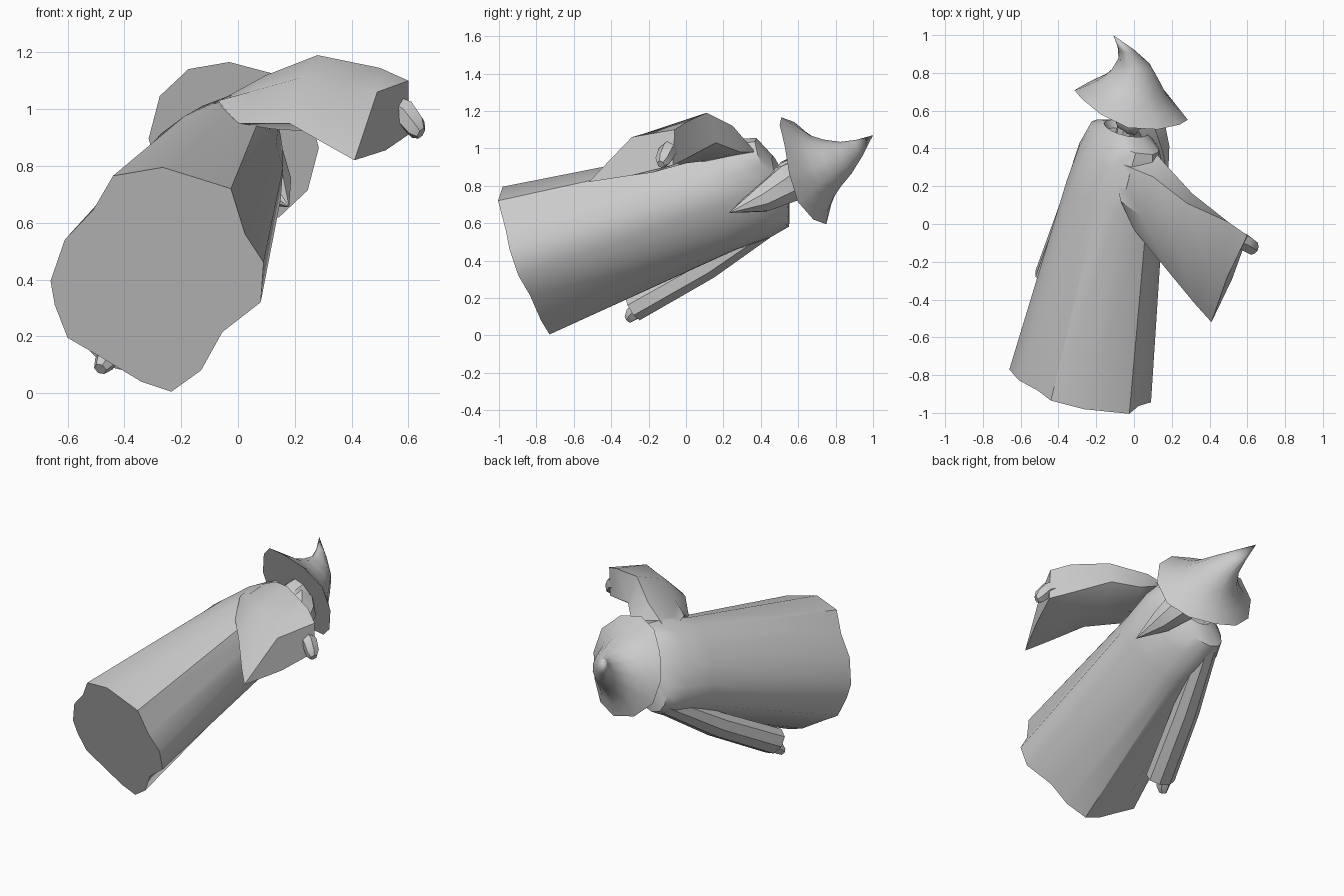
import bpy, bmesh, math
from mathutils import Vector as V

cube = bpy.data.objects.get("Cube")
if cube:
    bpy.data.objects.remove(cube, do_unlink=True)

grey = bpy.data.materials.new("plain grey")
grey.use_nodes = True
grey.diffuse_color = (0.6, 0.6, 0.6, 1)
grey.node_tree.nodes["Principled BSDF"].inputs["Base Color"].default_value = (0.6, 0.6, 0.6, 1)


def loft(name, rings, caps=(True, True), angle=35):
    """Skin a list of equal rings of points; a one-point ring makes a tip."""
    bm = bmesh.new()
    loops = [[bm.verts.new(p) for p in r] for r in rings]
    for a, b in zip(loops, loops[1:]):
        n = max(len(a), len(b))
        for i in range(n):
            j = (i + 1) % n
            if len(b) == 1:
                bm.faces.new((a[i], a[j], b[0]))
            elif len(a) == 1:
                bm.faces.new((a[0], b[j], b[i]))
            else:
                bm.faces.new((a[i], a[j], b[j], b[i]))
    for loop, cap in ((loops[0], caps[0]), (loops[-1], caps[1])):
        if cap and len(loop) > 2:
            bm.faces.new(loop)
    bmesh.ops.recalc_face_normals(bm, faces=bm.faces)
    mesh = bpy.data.meshes.new(name)
    bm.to_mesh(mesh)
    bm.free()
    mesh.materials.append(grey)
    ob = bpy.data.objects.new(name, mesh)
    bpy.context.collection.objects.link(ob)
    bpy.ops.object.select_all(action='DESELECT')
    ob.select_set(True)
    bpy.context.view_layer.objects.active = ob
    bpy.ops.object.shade_smooth_by_angle(angle=math.radians(angle))
    return ob


# Leaning figure frame: base centre, shoulder centre, up, side and forward
base_c = V((-0.27, -0.85, 0.41))
top_c = V((-0.05, 0.46, 0.82))
up = (top_c - base_c).normalized()
side = V((0.472, -0.334, 0.814))
side = (side - up * side.dot(up)).normalized()
fwd = up.cross(side)
if fwd.x < 0:
    fwd = -fwd


def ellipse(c, rs, rf, angles, s=side, f=fwd):
    return [V(c) + s * rs * math.cos(a) + f * rf * math.sin(a) for a in angles]


def even(n):
    return [2 * math.pi * i / n for i in range(n)]


# Robe: hem outline (x, z) on the tilted base plane, lofted to the shoulders
hem_xz = [(-.44, .765), (-.265, .795), (-.025, .72), (.025, .56), (.09, .46),
          (.08, .32), (-.055, .215), (-.13, .08), (-.235, .005), (-.34, .04),
          (-.48, .125), (-.60, .195), (-.645, .31), (-.66, .395), (-.61, .54),
          (-.51, .645)]
hem = [V((x, -.776 - .204 * x - .325 * z, z)) for x, z in hem_xz]
angs = [math.atan2((p - base_c).dot(fwd), (p - base_c).dot(side)) for p in hem]


def at(t):
    return base_c.lerp(top_c, t)


loft("robe", [hem,
              ellipse(at(.78), .30, .25, angs),
              ellipse(at(.92), .30, .20, angs),
              ellipse(at(1.0), .28, .145, angs),
              ellipse(at(1.035), .14, .11, angs),
              ellipse(at(1.01), .11, .085, angs)])

# Raised arm: wide hanging sleeve, five points per section
sleeve = [
    [(-.12, .34, 1.00), (-.07, .12, 1.03), (-.05, .10, 1.00), (.05, .15, .93), (.12, .37, .98)],
    [(.10, .25, 1.12), (.04, .04, 1.06), (.0, -.03, .95), (.12, .08, .93), (.19, .29, .98)],
    [(.28, .11, 1.19), (.22, -.10, 1.11), (.18, -.25, .95), (.27, .0, .92), (.31, .16, 1.03)],
    [(.50, .01, 1.145), (.40, -.22, 1.08), (.32, -.42, .87), (.42, -.18, .87), (.50, .01, .95)],
    [(.60, -.06, 1.10), (.49, -.29, 1.06), (.41, -.52, .82), (.52, -.29, .855), (.60, -.07, .91)],
]
loft("raised_sleeve", sleeve, angle=40)


def limb(name, path, radii, n=6, squash=1.0):
    """Straight or bent tube across its overall direction."""
    d = (V(path[-1]) - V(path[0])).normalized()
    s = (side - d * side.dot(d)).normalized()
    f = d.cross(s)
    loft(name, [ellipse(p, r * squash, r, even(n), s, f) if r else [V(p)]
                for p, r in zip(path, radii)])


# Hands
limb("raised_hand", [(.46, -.04, 1.04), (.59, -.10, .985), (.63, -.125, .935), (.645, -.135, .915)],
     [.045, .048, .042, .022])
limb("lowered_hand", [(-.43, -.22, .17), (-.465, -.285, .115), (-.485, -.31, .085)],
     [.035, .042, .024])

# Lowered sleeve, widening from the shoulder to the cuff
limb("lowered_sleeve", [(-.16, .50, .63), (-.30, .12, .38), (-.44, -.28, .155)],
     [.07, .09, .095], 8, .85)

# Neck, head and beard
limb("neck", [at(.98), at(1.09)], [.05, .05], 8)
h = V((-.005, .585, .86))
limb("head", [h - up * .10, h - up * .06, h, h + up * .08], [.05, .09, .10, .09], 8)
limb("beard", [(.02, .60, .85), (.06, .54, .81), (.12, .40, .725), (.18, .23, .655)],
     [.095, .11, .075, 0], 8)

# Hat: wide brim and a crooked point
axis = V((.254, .906, .333)).normalized()
hs = (side - axis * side.dot(axis)).normalized()
hf = axis.cross(hs)
hat = [((-.015, .63, .88), .31), ((-.008, .68, .89), .235), ((.0, .725, .90), .18),
       ((.01, .78, .92), .135), ((.005, .855, .95), .09), ((-.04, .925, 1.0), .048)]
rings = [ellipse(c, r, r, even(12), hs, hf) for c, r in hat]
rings[0] = [p + axis * .018 * math.sin(3 * a) for p, a in zip(rings[0], even(12))]
loft("hat", rings + [[V((-.11, 1.0, 1.07))]], angle=50)
